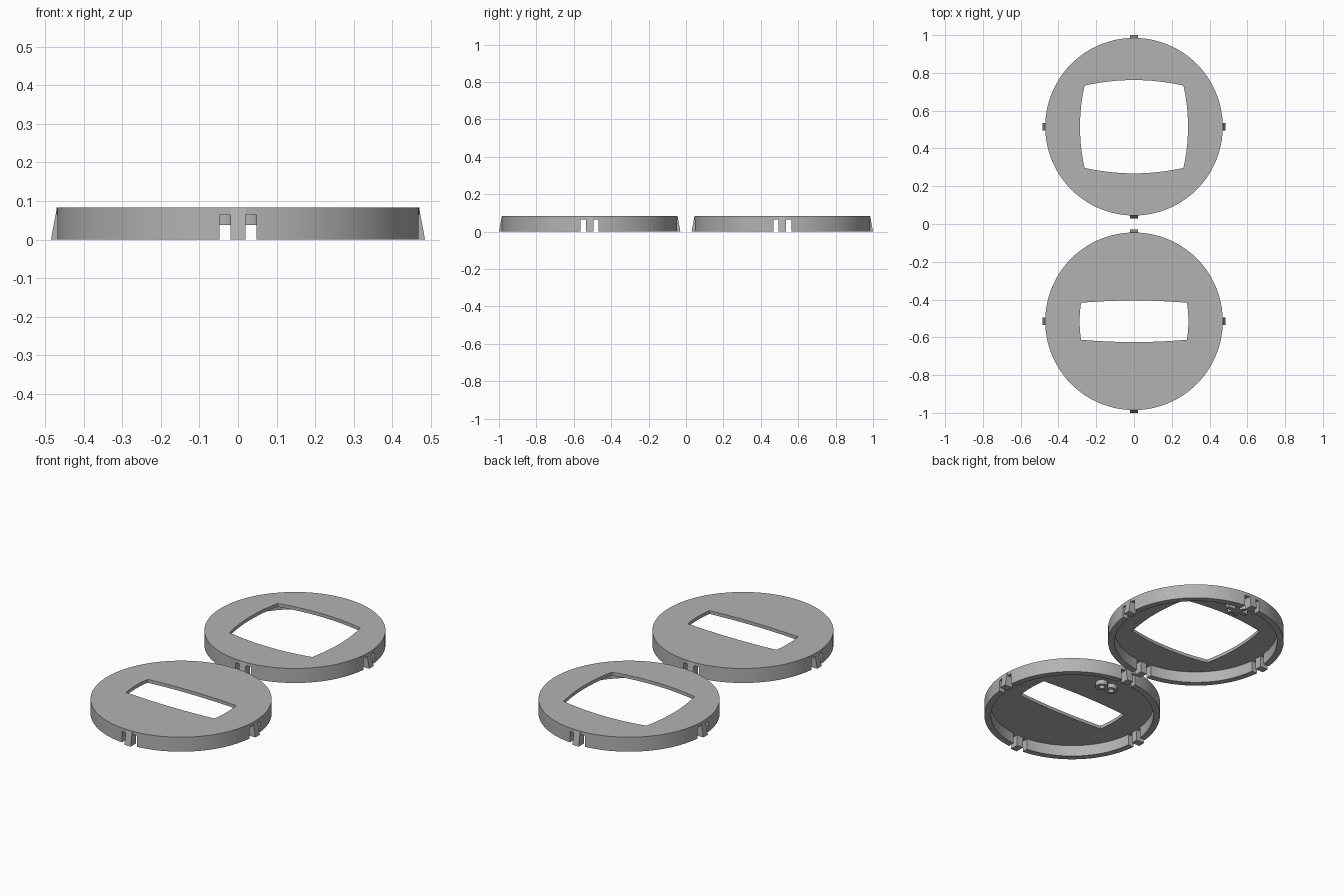
import bpy, bmesh
from math import pi, radians, cos, sin
from mathutils import Matrix, Vector

cube = bpy.data.objects.get("Cube")
if cube:
    bpy.data.objects.remove(cube, do_unlink=True)

RADIUS, WALL, HEIGHT, CEILING = 0.47, 0.035, 0.083, 0.064

grey = bpy.data.materials.new("plain grey")
grey.use_nodes = True
grey.diffuse_color = (0.45, 0.45, 0.45, 1)
grey.node_tree.nodes["Principled BSDF"].inputs["Base Color"].default_value = grey.diffuse_color


def add_object(name, bm, location):
    bmesh.ops.recalc_face_normals(bm, faces=bm.faces)
    mesh = bpy.data.meshes.new(name)
    bm.to_mesh(mesh)
    bm.free()
    mesh.materials.append(grey)
    obj = bpy.data.objects.new(name, mesh)
    obj.location = location
    bpy.context.collection.objects.link(obj)
    return obj


def prism(bm, outline, z0, z1):
    """Extrude a flat outline from z0 to z1."""
    face = bm.faces.new([bm.verts.new((x, y, z0)) for x, y in outline])
    grown = bmesh.ops.extrude_face_region(bm, geom=[face])["geom"]
    verts = [v for v in grown if isinstance(v, bmesh.types.BMVert)]
    bmesh.ops.translate(bm, verts=verts, vec=(0, 0, z1 - z0))


def circle(r, n, cx=0, cy=0):
    return [(cx + r * cos(2 * pi * i / n), cy + r * sin(2 * pi * i / n)) for i in range(n)]


def box(bm, x0, x1, y0, y1, z0, z1, turn=0):
    mat = (Matrix.Rotation(turn, 4, "Z")
           @ Matrix.Translation(((x0 + x1) / 2, (y0 + y1) / 2, (z0 + z1) / 2))
           @ Matrix.Diagonal((x1 - x0, y1 - y0, z1 - z0, 1)))
    bmesh.ops.create_cube(bm, size=1, matrix=mat)


def bowed_window(corner, middle, steps=12):
    """Rectangle whose four sides bulge outwards."""
    (cx, cy), (mx, my) = corner, middle
    ts = [2 * i / steps - 1 for i in range(steps)]
    bow = [1 - t * t for t in ts]
    right = [(cx + (mx - cx) * b, cy * t) for t, b in zip(ts, bow)]
    top = [(-cx * t, cy + (my - cy) * b) for t, b in zip(ts, bow)]
    half = right + top
    return half + [(-x, -y) for x, y in half]


def cut(target, bm):
    cutter = add_object("cutter", bm, target.location)
    cutter.hide_render = True
    mod = target.modifiers.new("cut", "BOOLEAN")
    mod.operation, mod.solver, mod.object = "DIFFERENCE", "EXACT", cutter
    bpy.context.view_layer.update()
    bpy.context.view_layer.objects.active = target
    bpy.ops.object.modifier_apply(modifier=mod.name)
    bpy.data.objects.remove(cutter, do_unlink=True)


def build_cap(name, y, window):
    at = Vector((0, y, 0))
    # Hollow round cap
    bm = bmesh.new()
    prism(bm, circle(RADIUS, 128), 0, HEIGHT)
    cap = add_object(name + "_cap", bm, at)
    bm = bmesh.new()
    prism(bm, circle(RADIUS - WALL, 128), -0.1, CEILING)
    cut(cap, bm)
    # Window
    bm = bmesh.new()
    prism(bm, window, -0.1, 0.2)
    cut(cap, bm)
    # Pairs of slots that free the four clips
    bm = bmesh.new()
    for k in range(4):
        for x0 in (-0.048, 0.02):
            box(bm, x0, x0 + 0.028, 0.40, 0.52, -0.1, CEILING - 0.0005, k * pi / 2)
    cut(cap, bm)
    for poly in cap.data.polygons:
        poly.use_smooth = False
    bpy.ops.object.select_all(action="DESELECT")
    cap.select_set(True)
    bpy.context.view_layer.objects.active = cap
    bpy.ops.object.shade_smooth_by_angle(angle=radians(30))
    # Tapered clips
    bm = bmesh.new()
    profile = [(0.445, 0), (0.485, 0), (0.47, 0.081), (0.445, 0.081)]
    for k in range(4):
        turn = Matrix.Rotation(k * pi / 2, 3, "Z")
        a, b = [[bm.verts.new(turn @ Vector((r, s, z))) for r, z in profile]
                for s in (-0.02, 0.02)]
        bm.faces.new(a)
        bm.faces.new(b)
        for i in range(4):
            j = (i + 1) % 4
            bm.faces.new((a[i], a[j], b[j], b[i]))
    add_object(name + "_clips", bm, at)


build_cap("front", -0.515, bowed_window((0.28, 0.098), (0.288, 0.11)))
build_cap("back", 0.515, bowed_window((0.262, 0.218), (0.286, 0.247)))

# Raised loops under the front cap
bm = bmesh.new()
for cx in (-0.032, 0.032):
    outer, inner = circle(0.034, 20, cx), circle(0.016, 20, cx)
    for i in range(20):
        j = (i + 1) % 20
        prism(bm, [outer[i], outer[j], inner[j], inner[i]], 0.038, CEILING + 0.002)
bmesh.ops.remove_doubles(bm, verts=bm.verts, dist=0.0001)
add_object("front_underside_loops", bm, (0, -0.23, 0))

# Raised crossed bars under the back cap
bm = bmesh.new()
box(bm, -0.065, 0.065, -0.011, 0.011, 0.038, CEILING + 0.002)
for angle in (60, 120):
    box(bm, -0.05, 0.05, -0.01, 0.01, 0.038, CEILING + 0.002, radians(angle))
add_object("back_underside_bars", bm, (0, 0.855, 0))
